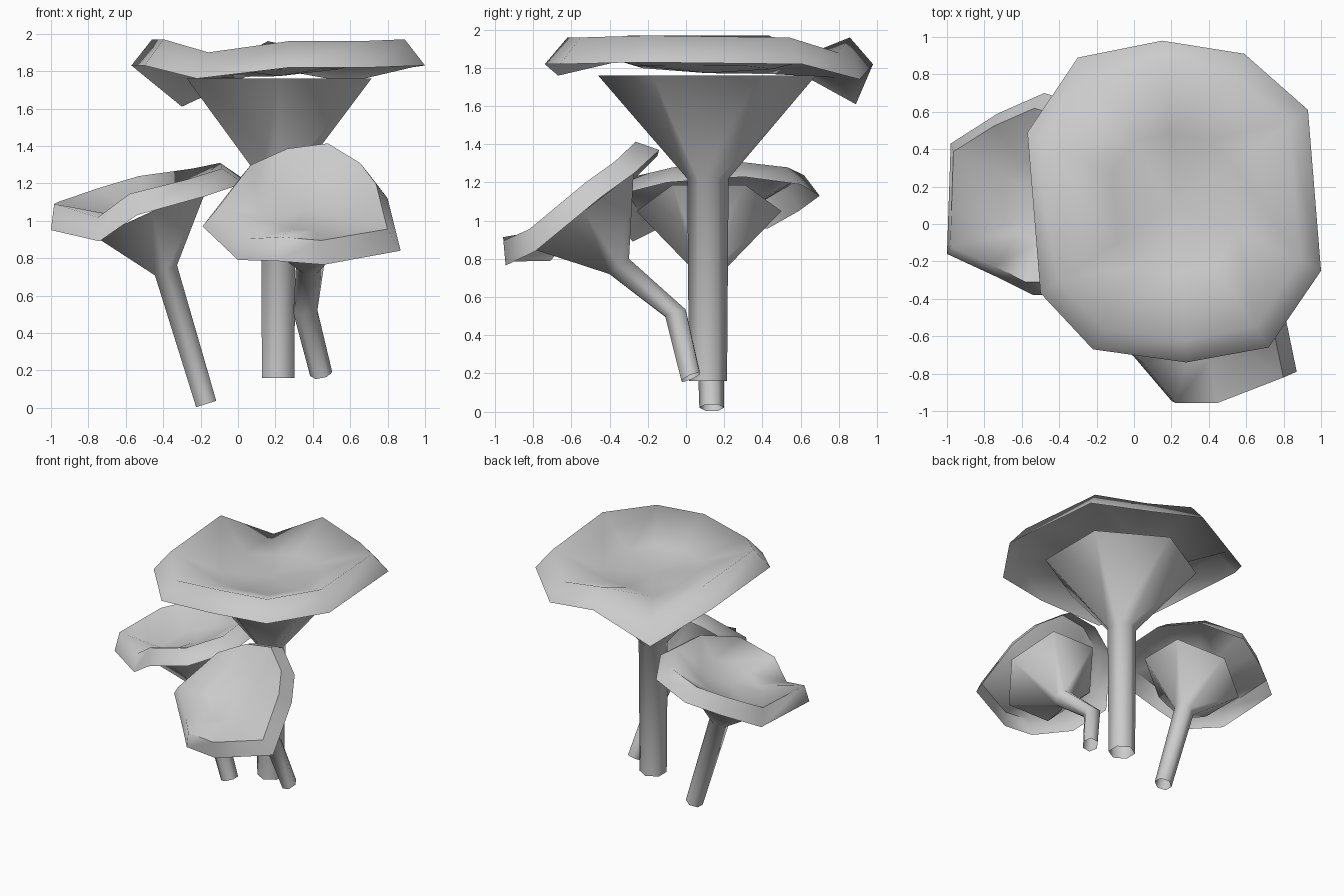
import bpy, bmesh, math
from mathutils import Vector

if "Cube" in bpy.data.objects:
    bpy.data.objects.remove(bpy.data.objects["Cube"])


def make_object(name, rings, centre=None):
    """Join consecutive closed rings with quads; optionally close the last on a centre point."""
    bm = bmesh.new()
    loops = [[bm.verts.new(p) for p in ring] for ring in rings]
    for a, b in zip(loops, loops[1:]):
        n = len(a)
        for i in range(n):
            j = (i + 1) % n
            bm.faces.new((a[i], a[j], b[j], b[i]))
    if centre is not None:
        c = bm.verts.new(centre)
        last = loops[-1]
        for i in range(len(last)):
            bm.faces.new((last[i], last[(i + 1) % len(last)], c))
    bmesh.ops.recalc_face_normals(bm, faces=bm.faces)
    me = bpy.data.meshes.new(name)
    bm.to_mesh(me)
    bm.free()
    ob = bpy.data.objects.new(name, me)
    bpy.context.collection.objects.link(ob)
    bpy.ops.object.select_all(action='DESELECT')
    ob.select_set(True)
    bpy.context.view_layer.objects.active = ob
    bpy.ops.object.shade_smooth_by_angle(angle=math.radians(75))
    return ob


def hexagon(centre, normal, radius, corner):
    """Six points round centre, one corner pointing along the given axis."""
    c, n = Vector(centre), Vector(normal).normalized()
    u = Vector(corner)
    u = (u - n * u.dot(n)).normalized()
    v = n.cross(u)
    return [c + radius * (u * math.cos(k * math.pi / 3) + v * math.sin(k * math.pi / 3))
            for k in range(6)]


def mushroom(name, sections, corner, rim, lift):
    # Stem flaring into an open funnel
    make_object(name + "_stem", [hexagon(*s, corner) for s in sections])
    # Wavy cap: outer rim, raised ridge, sunken dish
    n = Vector(sections[-1][1]).normalized()
    c = Vector(sections[-1][0]) + n * 0.013
    rim = [Vector(p) for p in rim]
    ridge, dish = [], []
    for p in rim:
        d = p - c
        h = d.dot(n)
        flat = d - n * h
        ridge.append(c + flat * 0.86 + n * (h + lift))
        dish.append(c + flat * 0.43 + n * (h + lift) * 0.2)
    make_object(name + "_cap", [rim, ridge, dish], c)


X, Y, UP = (1, 0, 0), (0, 1, 0), (0, 0, 1)

# Large upright mushroom
mushroom("large_mushroom",
         [((0.215, 0.115, 0.16), UP, 0.1),
          ((0.215, 0.115, 1.22), UP, 0.108),
          ((0.22, 0.11, 1.76), UP, 0.57)], Y,
         [(-0.57, 0.49, 1.83), (-0.50, -0.37, 1.83), (-0.22, -0.67, 1.76),
          (0.28, -0.74, 1.82), (0.72, -0.66, 1.82), (1.0, -0.25, 1.83),
          (0.93, 0.61, 1.82), (0.59, 0.91, 1.74), (0.15, 0.98, 1.82),
          (-0.30, 0.89, 1.61)], 0.14)

# Left mushroom, leaning outward
lean = (-0.42, 0, 0.91)
mushroom("left_mushroom",
         [((-0.17, 0.135, 0.02), (-0.3, 0, 0.95), 0.065),
          ((-0.385, 0.12, 0.735), lean, 0.075),
          ((-0.46, 0.12, 1.05), lean, 0.38)], Y,
         [(-1.0, -0.16, 0.95), (-0.74, -0.28, 0.89), (-0.54, -0.38, 1.03),
          (-0.18, -0.38, 1.13), (0.03, -0.10, 1.20), (0.02, 0.30, 1.23),
          (-0.15, 0.60, 1.19), (-0.48, 0.70, 1.13), (-0.73, 0.59, 1.05),
          (-0.98, 0.43, 0.96)], 0.12)

# Front mushroom, bent stem and cap tipped forward
tip = (0, -0.61, 0.79)
mushroom("front_mushroom",
         [((0.445, 0.025, 0.18), (-0.2, -0.4, 0.9), 0.06),
          ((0.36, -0.055, 0.515), (-0.1, -0.3, 0.95), 0.065),
          ((0.385, -0.35, 0.76), tip, 0.075),
          ((0.36, -0.535, 1.05), tip, 0.38)], X,
         [(0.0, -0.71, 0.79), (0.20, -0.945, 0.785), (0.46, -0.945, 0.765),
          (0.87, -0.79, 0.84), (0.80, -0.45, 1.12), (0.70, -0.27, 1.25),
          (0.50, -0.14, 1.37), (0.25, -0.15, 1.34), (0.02, -0.25, 1.24),
          (-0.19, -0.55, 0.97)], 0.11)
